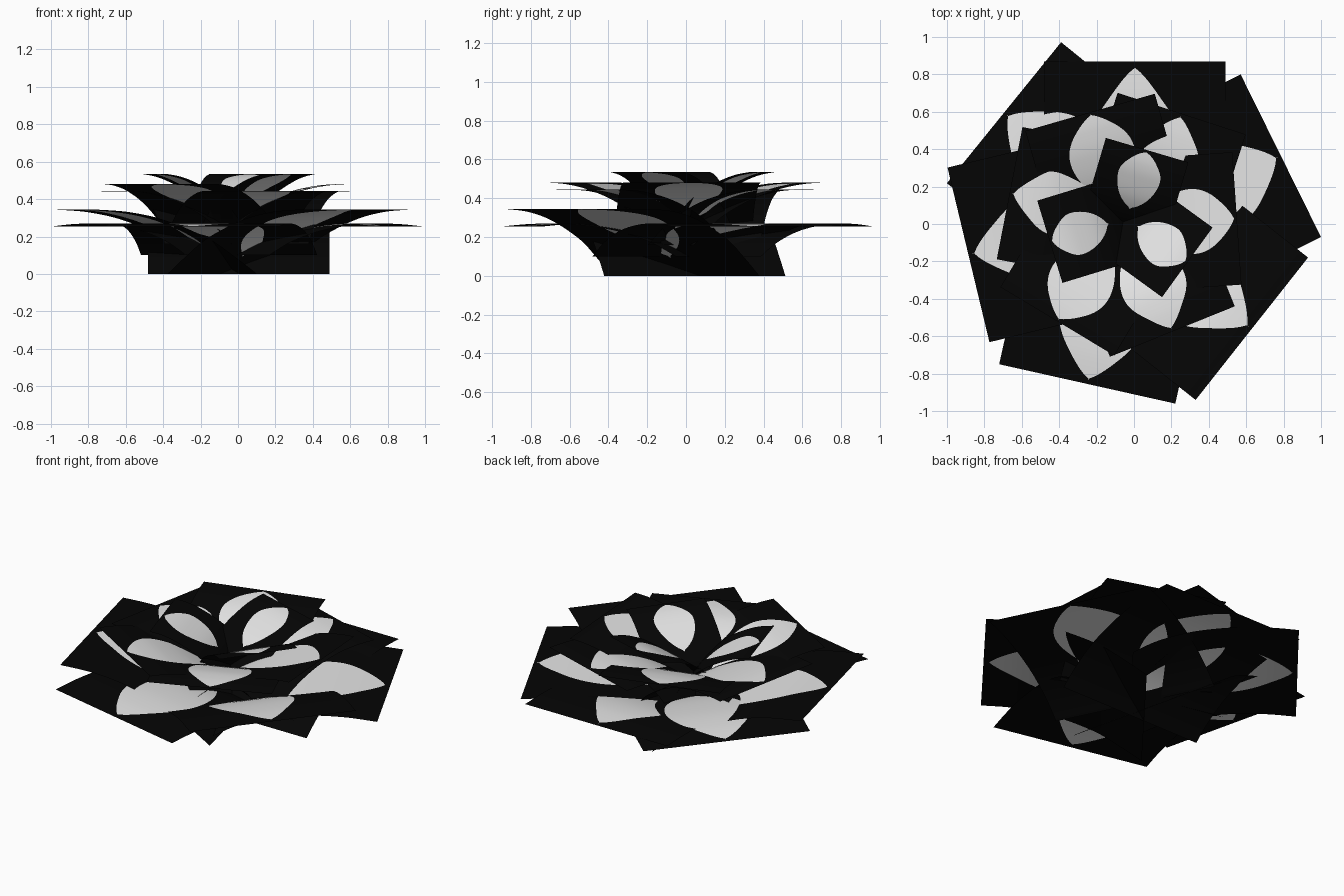
import bpy, bmesh, math

if "Cube" in bpy.data.objects:
    bpy.data.objects.remove(bpy.data.objects["Cube"])

def material(name, c):
    m = bpy.data.materials.new(name)
    m.diffuse_color = (*c, 1)
    m.use_nodes = True
    m.node_tree.nodes["Principled BSDF"].inputs["Base Color"].default_value = m.diffuse_color
    return m

BLACK = material("black card", (0.0015, 0.0015, 0.0015))
WHITE = material("pale petal", (0.79, 0.79, 0.79))

# side profiles of each tier: (distance from centre, height), base to tip
LOW = [(-.02, 0), (.10, .09), (.25, .19), (.48, .285), (.68, .33), (.88, .345)]
LOW_FLAT = [(-.02, 0), (.09, .09), (.25, .18), (.46, .245), (.66, .273), (.88, .27)]
SPREAD = [(-.05, .10), (.09, .175), (.28, .235), (.50, .265), (.70, .268), (.88, .253)]
MID = [(-.06, .16), (.07, .29), (.23, .382), (.39, .43), (.52, .444), (.65, .442)]
MID_UP = [(-.06, .16), (.07, .29), (.23, .385), (.39, .445), (.52, .472), (.62, .48)]
HEART = [(-.04, .24), (.04, .35), (.13, .43), (.24, .49), (.32, .52), (.40, .535)]

def sample(pts, t):
    """Smooth point on a profile (Catmull-Rom), t from 0 to 1."""
    n = len(pts) - 1
    i = min(int(t * n), n - 1)
    f = t * n - i
    a, b, c, d = (pts[max(0, min(n, i + k))] for k in (-1, 0, 1, 2))
    return [0.5 * (2*b[k] + (c[k]-a[k])*f + (2*a[k]-5*b[k]+4*c[k]-d[k])*f*f
                   + (3*b[k]-a[k]-3*c[k]+d[k])*f**3) for k in (0, 1)]

def petal_card(name, mx, my, angle, width, profile):
    """Curved black card with a petal cut in; (mx, my) is the middle of its outer edge."""
    a = math.radians(angle)
    ca, sa = math.cos(a), math.sin(a)
    heart = profile is HEART
    start, end = (.29, .95) if heart else (.22, .955)
    half, power = (.25, .7) if heart else (.245, .9)
    bm = bmesh.new()
    rows, N = [], 44
    for i in range(N + 1):
        t = i / N
        r, z = sample(profile, t)
        back = r - profile[-1][0]
        s = (t - start) / (end - start)
        p = half * width * math.sin(math.pi * s) ** power if 0 < s < 1 else 0
        rows.append([bm.verts.new((mx + back*ca - u*sa, my + back*sa + u*ca, z))
                     for u in (-width/2, -p, p, width/2)])
    for lo, hi in zip(rows, rows[1:]):
        for j in range(3):
            f = bm.faces.new((lo[j], hi[j], hi[j+1], lo[j+1]))
            f.material_index = 1 if j == 1 else 0
            f.smooth = True
    bmesh.ops.remove_doubles(bm, verts=bm.verts, dist=1e-5)
    bmesh.ops.recalc_face_normals(bm, faces=bm.faces)
    if sum(f.normal.z for f in bm.faces) < 0:
        bmesh.ops.reverse_faces(bm, faces=bm.faces)
    me = bpy.data.meshes.new(name)
    bm.to_mesh(me)
    bm.free()
    me.materials.append(BLACK)
    me.materials.append(WHITE)
    bpy.context.collection.objects.link(bpy.data.objects.new(name, me))

# tiers of petals: middle of outer edge, facing angle, width, profile
tiers = {
    "outer_petal": [(.005, .87, 90, .97, LOW_FLAT), (-.885, -.165, 193.5, .96, LOW),
                    (.63, -.56, -38.3, .97, LOW)],
    "spread_petal": [(.785, .365, 26.3, .97, SPREAD), (-.695, .595, 141, .97, SPREAD),
                     (-.25, -.855, 257.4, .965, SPREAD)],
    "middle_petal": [(.255, .59, 72, .72, MID), (.205, -.575, -68, .72, MID),
                     (-.665, .165, 169, .72, MID)],
    "upper_petal": [(-.235, .597, 106, .72, MID_UP), (.55, .03, 4, .71, MID_UP),
                    (-.41, -.52, 239, .71, MID_UP)],
    "heart_petal": [(.07, .395, 73.5, .46, HEART), (-.45, -.095, 197, .46, HEART),
                    (.285, -.205, -36, .46, HEART)],
}
for name, cards in tiers.items():
    for k, card in enumerate(cards):
        petal_card(f"{name}_{k + 1}", *card)
